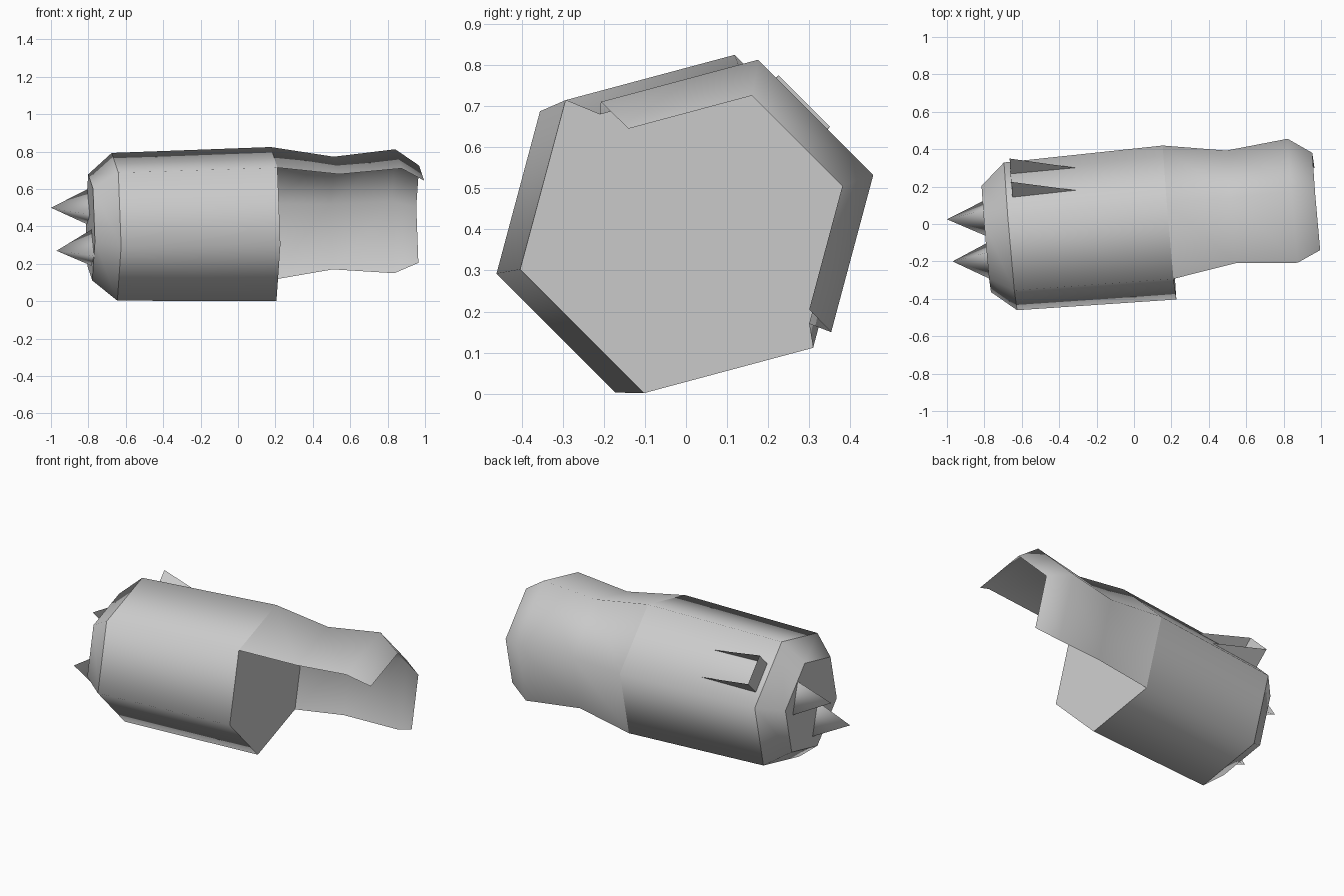
import bpy, bmesh, math
from mathutils import Vector

if "Cube" in bpy.data.objects:
    bpy.data.objects.remove(bpy.data.objects["Cube"])

metal = bpy.data.materials.new("light_grey")
metal.diffuse_color = (0.6, 0.6, 0.6, 1)
metal.use_nodes = True
metal.node_tree.nodes["Principled BSDF"].inputs["Base Color"].default_value = metal.diffuse_color

R = 0.426
ANGLES = [75 + 60 * k for k in range(6)]


def tilted(center, radius, angles):
    """Points around a centre, in the plane square to the leaning long axis."""
    pts = []
    for a in angles:
        dy = radius * math.cos(math.radians(a))
        dz = radius * math.sin(math.radians(a))
        pts.append(Vector(center) + Vector((-0.085 * dy - 0.015 * dz, dy, dz)))
    return pts


def make(name, bm, smooth=True):
    for f in bm.faces:
        f.smooth = smooth
    me = bpy.data.meshes.new(name)
    bm.to_mesh(me)
    bm.free()
    me.materials.append(metal)
    ob = bpy.data.objects.new(name, me)
    bpy.context.collection.objects.link(ob)
    return ob


def loft(bm, rings, closed, sharp_rings=False):
    """Skin point rings that run from -x to +x; returns the vertex rings."""
    vs = [[bm.verts.new(p) for p in ring] for ring in rings]
    n = len(rings[0])
    for a, b in zip(vs, vs[1:]):
        for i in range(n if closed else n - 1):
            j = (i + 1) % n
            bm.faces.new((a[i], b[i], b[j], a[j]))
    if sharp_rings:
        for ring in vs:
            for i in range(n):
                e = bm.edges.get((ring[i], ring[(i + 1) % n]))
                if e:
                    e.smooth = False
    return vs


# Six-sided body with a bevelled nose
bm = bmesh.new()
rings = loft(bm, [tilted((-0.79, -0.08, 0.395), R * 0.69, ANGLES),
                  tilted((-0.66, -0.066, 0.398), R * 0.96, ANGLES),
                  tilted((0.19, 0.008, 0.413), R, ANGLES)], True, True)
bm.faces.new(rings[0])
bm.faces.new(rings[-1][::-1])
bmesh.ops.recalc_face_normals(bm, faces=bm.faces[:])
make("body", bm)

# Open three-sided shell behind the body
bm = bmesh.new()
arc = [-45, 15, 75, 135]
loft(bm, [tilted((0.19, 0.008, 0.413), R, arc),
          tilted((0.525, 0.045, 0.425), R * 0.845, arc),
          tilted((0.855, 0.073, 0.43), R * 0.93, arc),
          tilted((0.98, 0.08, 0.425), R * 0.73, arc)], False)
bmesh.ops.reverse_faces(bm, faces=bm.faces[:])
bmesh.ops.recalc_face_normals(bm, faces=bm.faces[:])
# keep the outer side facing away from the long axis
if sum(f.normal.dot(f.calc_center_median() - Vector((0.5, 0.04, 0.42))) for f in bm.faces) < 0:
    bmesh.ops.reverse_faces(bm, faces=bm.faces[:])
make("rear_shell", bm)

# Three-sided spikes on the nose
for name, tip, base in (("upper_spike", (-1.0, 0.025, 0.5), (-0.79, 0.045, 0.49)),
                        ("lower_spike", (-0.97, -0.2, 0.27), (-0.775, -0.182, 0.272))):
    bm = bmesh.new()
    ring = [bm.verts.new(p) for p in tilted(base, 0.118, (75, 195, 315))]
    apex = bm.verts.new(tip)
    for i in range(3):
        bm.faces.new((ring[i], ring[(i + 1) % 3], apex))
    bm.faces.new(ring[::-1])
    for e in bm.edges:
        if apex not in e.verts:
            e.smooth = False
    bmesh.ops.recalc_face_normals(bm, faces=bm.faces[:])
    make(name, bm)

# Open scoop on the upper back side: two tapering walls and an end wall
bm = bmesh.new()
tips = [bm.verts.new(p) for p in ((-0.31, 0.18, 0.70), (-0.31, 0.30, 0.58))]
low = [bm.verts.new(p) for p in ((-0.65, 0.14, 0.69), (-0.66, 0.265, 0.565))]
high = [bm.verts.new(p) for p in ((-0.655, 0.225, 0.775), (-0.665, 0.35, 0.65))]
bm.faces.new((tips[0], high[0], low[0]))
bm.faces.new((tips[1], low[1], high[1]))
bm.faces.new((low[0], high[0], high[1], low[1]))
make("scoop", bm, False)
